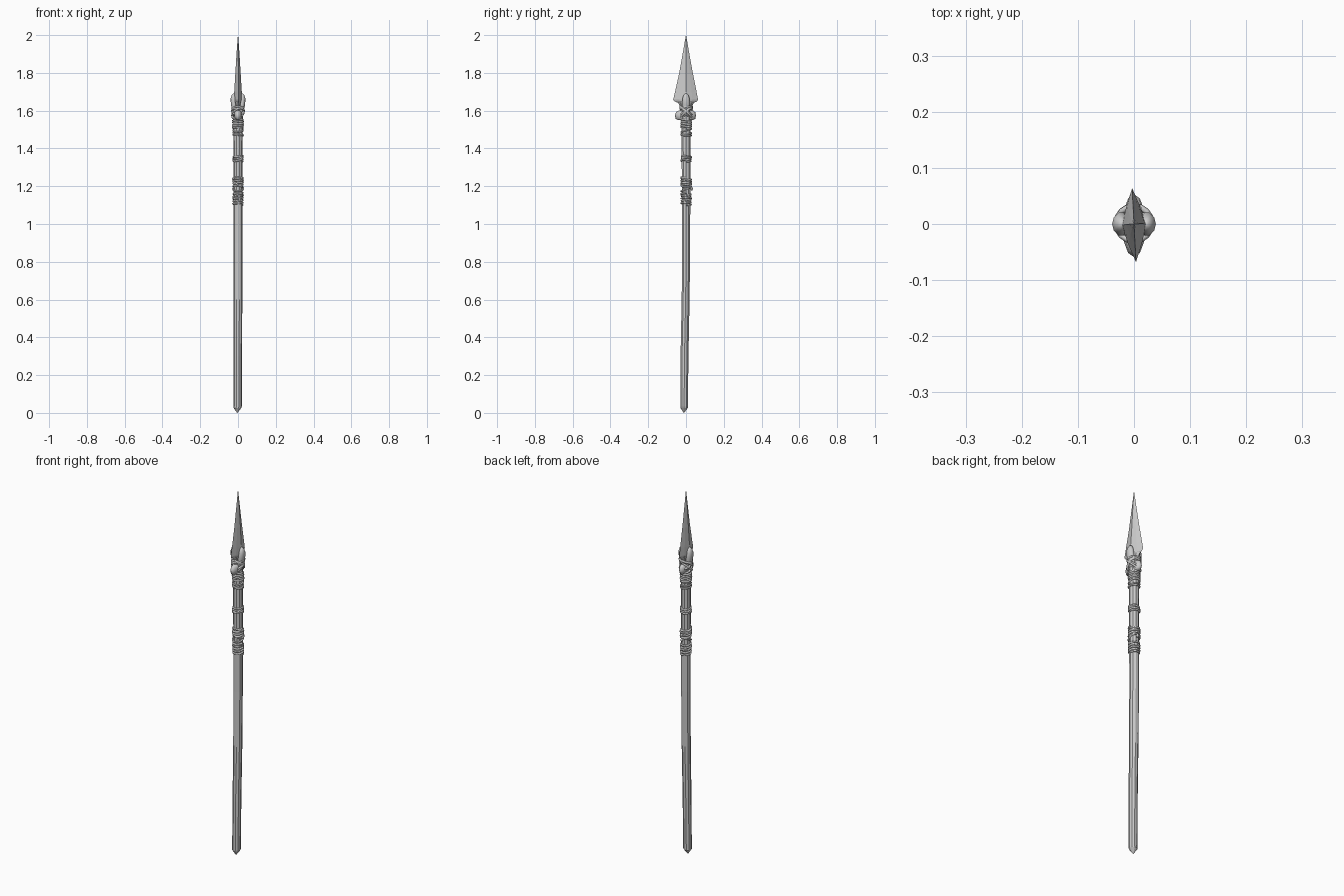
import bpy, bmesh, math, random

random.seed(4)
TAU = 2 * math.pi


def loft(name, rings, sides, facet=None, smooth=False):
    """Skin rings of (z, cx, cy, rx, ry); facet flattens the sides to a diamond."""
    bm = bmesh.new()
    loops = []
    for z, cx, cy, rx, ry in rings:
        loop = []
        for i in range(sides):
            a = TAU * i / sides
            c, s = math.cos(a), math.sin(a)
            if facet:
                k = facet / (abs(c) + abs(s)) + 1 - facet
                c, s = c * k, s * k
            loop.append(bm.verts.new((cx + rx * c, cy + ry * s, z)))
        loops.append(loop)
    for a, b in zip(loops, loops[1:]):
        for i in range(sides):
            j = (i + 1) % sides
            bm.faces.new((a[i], a[j], b[j], b[i]))
    bm.faces.new(loops[0][::-1])
    bm.faces.new(loops[-1])
    bmesh.ops.recalc_face_normals(bm, faces=bm.faces)
    mesh = bpy.data.meshes.new(name)
    bm.to_mesh(mesh)
    bm.free()
    obj = bpy.data.objects.new(name, mesh)
    bpy.context.collection.objects.link(obj)
    if smooth:
        mesh.shade_smooth()
    return obj


def cord(name, points, radius, closed=False):
    """Round cord following a list of points."""
    cu = bpy.data.curves.new(name, 'CURVE')
    cu.dimensions = '3D'
    cu.bevel_depth = radius
    cu.bevel_resolution = 1
    cu.use_fill_caps = True
    sp = cu.splines.new('POLY')
    sp.points.add(len(points) - 1)
    for p, co in zip(sp.points, points):
        p.co = (*co, 1)
    sp.use_cyclic_u = closed
    obj = bpy.data.objects.new(name, cu)
    bpy.context.collection.objects.link(obj)
    return obj


def hoop(name, z, rx, ry, tilt, phase, radius=0.005):
    """Tilted closed loop of cord round the shaft."""
    pts = [(rx * math.cos(TAU * i / 16), 0.001 + ry * math.sin(TAU * i / 16),
            z + tilt * math.sin(TAU * i / 16 + phase)) for i in range(16)]
    cord(name, pts, radius, True)


def coil(name, z0, z1, turns, r, radius=0.0055):
    """Helical binding between two heights."""
    n = turns * 14
    pts = []
    for i in range(n + 1):
        a = TAU * i / 14
        rr = r + random.uniform(-0.001, 0.001)
        pts.append((rr * math.cos(a), 0.001 + rr * math.sin(a), z0 + (z1 - z0) * i / n))
    cord(name, pts, radius)


# Slightly crooked wooden shaft with a pointed butt
loft("shaft", [(0.0, -0.004, -0.011, 0.001, 0.001),
               (0.027, -0.003, -0.010, 0.021, 0.021),
               (0.035, -0.002, -0.010, 0.022, 0.021),
               (0.30, -0.001, -0.008, 0.022, 0.022),
               (0.60, 0.0, -0.002, 0.023, 0.022),
               (0.90, 0.0, 0.001, 0.024, 0.022),
               (1.15, 0.0, 0.001, 0.024, 0.023),
               (1.40, 0.0, 0.0, 0.024, 0.025),
               (1.56, 0.0, 0.0, 0.026, 0.026),
               (1.61, 0.0, 0.0, 0.024, 0.024)], 10)

# Split shaft prongs clasping the blade
for side, label in ((-1, "left"), (1, "right")):
    loft("prong_" + label, [(1.57, side * 0.010, 0, 0.015, 0.022),
                            (1.61, side * 0.017, 0, 0.015, 0.021),
                            (1.635, side * 0.022, 0, 0.016, 0.022),
                            (1.665, side * 0.024, 0, 0.015, 0.020),
                            (1.682, side * 0.023, 0, 0.011, 0.013),
                            (1.691, side * 0.022, 0, 0.004, 0.005)], 10, smooth=True)

# Knapped blade with a diamond section and notched base
blade = loft("blade", [(1.640, 0, 0, 0.020, 0.036),
                       (1.648, 0, -0.001, 0.021, 0.058),
                       (1.658, 0, -0.002, 0.022, 0.066),
                       (1.70, 0, -0.001, 0.020, 0.057),
                       (1.80, 0, 0, 0.014, 0.036),
                       (1.90, 0, 0, 0.008, 0.018),
                       (2.0, 0, 0, 0.0006, 0.0006)], 8, facet=0.85)
blade.rotation_euler.z = math.radians(3)
loft("blade_neck", [(1.59, 0, 0, 0.014, 0.034),
                    (1.62, 0, 0, 0.014, 0.030),
                    (1.645, 0, 0, 0.018, 0.044)], 8)

# Rounded ears at the foot of the blade
loft("blade_ears", [(1.550, 0, -0.002, 0.010, 0.040),
                    (1.557, 0, -0.003, 0.018, 0.052),
                    (1.575, 0, -0.003, 0.021, 0.056),
                    (1.592, 0, -0.002, 0.019, 0.051),
                    (1.602, 0, 0, 0.012, 0.036)], 12, smooth=True)

# Crossed lashing under the blade
for i, (z, t, ph) in enumerate(((1.60, 0.022, 0), (1.60, -0.022, 0), (1.585, 0.028, 0.4),
                                (1.585, -0.028, -0.4), (1.615, 0.006, 1.0))):
    hoop(f"head_lashing_{i}", z, 0.031, 0.031, t, ph, 0.0055)

# Cord bindings down the shaft
coil("upper_binding", 1.505, 1.552, 5, 0.026)
for i, (z, t) in enumerate(((1.495, 0.008), (1.478, -0.006), (1.47, 0.003))):
    hoop(f"upper_hoop_{i}", z, 0.026, 0.027, t, i * 2.1, 0.0045)
coil("middle_binding", 1.33, 1.36, 3, 0.025, 0.005)
hoop("middle_hoop", 1.345, 0.026, 0.026, 0.014, 0.8, 0.0045)
coil("grip_binding_top", 1.195, 1.245, 4, 0.025)
for i, (z, t) in enumerate(((1.185, 0.012), (1.21, -0.016), (1.235, 0.012))):
    hoop(f"grip_hoop_{i}", z, 0.027, 0.027, t, i * 1.7, 0.0045)
coil("grip_binding_bottom", 1.10, 1.165, 5, 0.025, 0.005)
hoop("grip_hoop_low", 1.145, 0.026, 0.026, 0.014, 2.5, 0.0045)

# Small knot on the grip
loft("grip_knot", [(1.178, 0.004, 0.030, 0.004, 0.004), (1.186, 0.004, 0.031, 0.008, 0.007),
                   (1.196, 0.004, 0.030, 0.004, 0.004)], 8, smooth=True)
